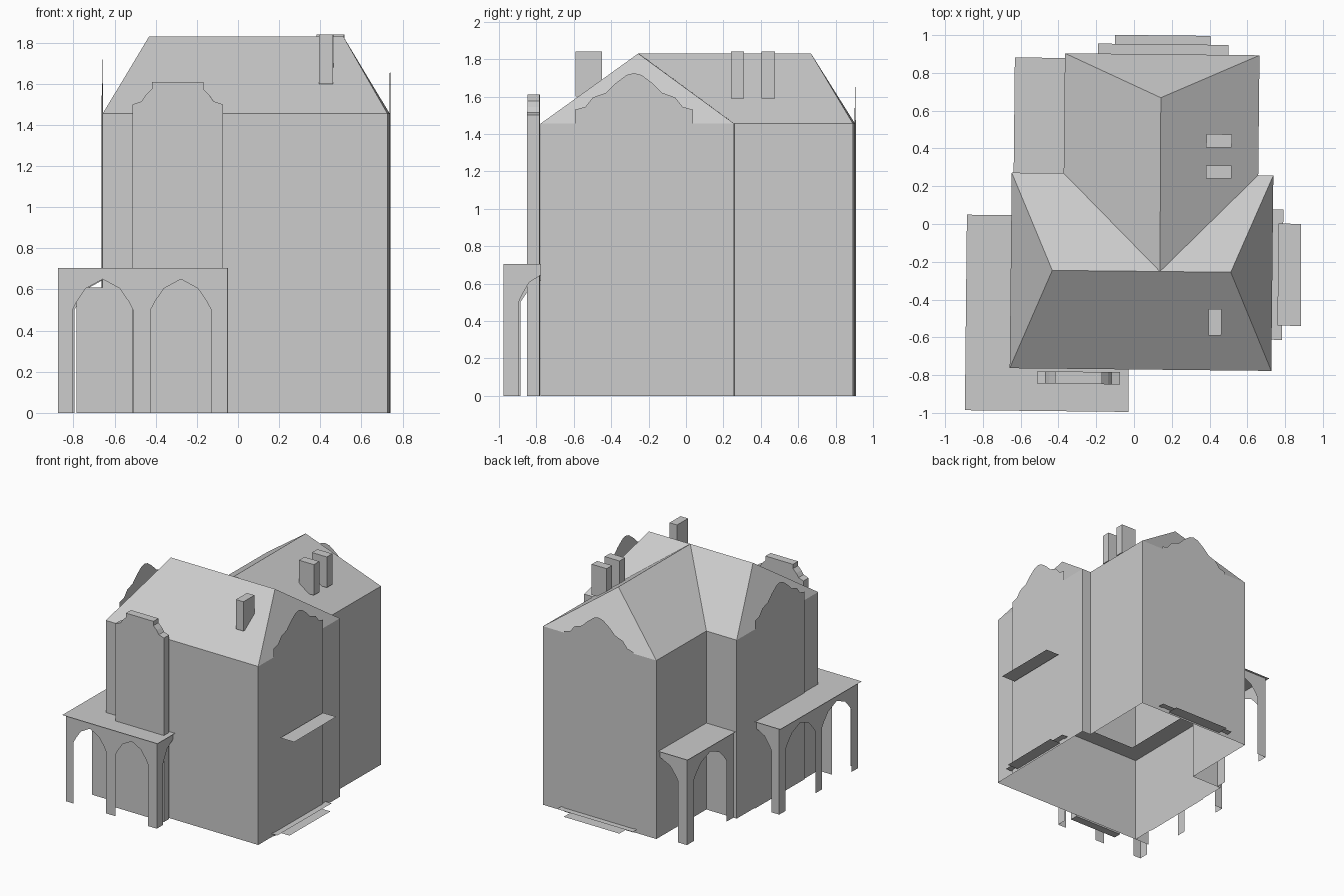
import bpy
from mathutils import Matrix
from math import radians

if "Cube" in bpy.data.objects:
    bpy.data.objects.remove(bpy.data.objects["Cube"])

TURN = Matrix.Rotation(radians(-0.6), 4, 'Z')   # whole house sits slightly turned
EAVE, RIDGE, DECK = 1.455, 1.83, 0.705


def make(name, verts, faces):
    me = bpy.data.meshes.new(name)
    me.from_pydata(verts, [], faces)
    me.transform(TURN)
    me.update()
    ob = bpy.data.objects.new(name, me)
    bpy.context.collection.objects.link(ob)
    return ob


def sheet(name, verts):
    return make(name, verts, [list(range(len(verts)))])


def flat(name, pts, z):
    return sheet(name, [(x, y, z) for x, y in pts])


def prism(name, base, offset, caps=True):
    n = len(base)
    top = [tuple(a + b for a, b in zip(p, offset)) for p in base]
    faces = [(i, (i + 1) % n, (i + 1) % n + n, i + n) for i in range(n)]
    if caps:
        faces += [tuple(reversed(range(n))), tuple(range(n, 2 * n))]
    return make(name, base + top, faces)


def box(name, x0, x1, y0, y1, z0, z1):
    return prism(name, [(x0, y0, z0), (x1, y0, z0), (x1, y1, z0), (x0, y1, z0)], (0, 0, z1 - z0))


def arcade(name, p, q, openings, half=False):
    """Upright sheet from p to q with arched openings given as distances from p."""
    length = ((q[0] - p[0]) ** 2 + (q[1] - p[1]) ** 2) ** 0.5
    arch = [(0, 0), (0, .5), (.07, .54), (.22, .605), (.5, .65),
            (.78, .605), (.93, .54), (1, .5), (1, 0)]
    pts = [(0, DECK), (0, 0)]
    for a, b in openings:
        if half:
            pts += [(a + f * 2 * (length - a), z) for f, z in arch[:5]]
        else:
            pts += [(a + f * (b - a), z) for f, z in arch]
    pts += [(length, DECK)] if half else [(length, 0), (length, DECK)]
    sheet(name, [(p[0] + (q[0] - p[0]) * s / length,
                  p[1] + (q[1] - p[1]) * s / length, z) for s, z in pts])


# Walls: T-shaped footprint, open underneath
L, R, F, B = -0.65, 0.735, -0.77, 0.265
WL, WR, WB = -0.375, 0.655, 0.9
foot = [(L, F), (R, F), (R, B), (WR, B), (WR, WB), (WL, WB), (WL, B), (L, B)]
prism("walls", [(x, y, 0) for x, y in foot], (0, 0, EAVE), caps=False)

# Hipped roof with rear wing
verts = [(x, y, EAVE) for x, y in foot]
verts += [(-0.43, -0.25, RIDGE), (0.515, -0.25, RIDGE), (0.14, -0.25, RIDGE), (0.135, 0.67, RIDGE)]
make("roof", verts, [(0, 1, 9, 10, 8), (1, 2, 9), (2, 3, 10, 9), (3, 4, 11, 10),
                     (4, 5, 11), (5, 6, 10, 11), (6, 7, 8, 10), (7, 0, 8)])

# Curved gable facades as full-height sheets
half_gable = [(.315, 0), (.315, 1.53), (.26, 1.545), (.22, 1.595), (.15, 1.62),
              (.10, 1.67), (.04, 1.715), (0, 1.725)]
gable = half_gable + [(-s, z) for s, z in reversed(half_gable[:-1])]
for name, x in (("left_gable", -0.657), ("right_gable", 0.742)):
    sheet(name, [(x, -0.27 + s, z) for s, z in gable])
sheet("rear_gable", [(0.145 + s, 0.906, z - .06 if z else 0) for s, z in gable])

# Front bay with shaped parapet
half_bay = [(.22, 0), (.22, 1.5), (.175, 1.515), (.155, 1.545), (.125, 1.575), (.125, 1.61)]
bay = half_bay + [(-s, z) for s, z in reversed(half_bay)]
prism("front_bay", [(-0.285 + s, -0.85, z) for s, z in bay], (0, 0.065, 0))

# Chimneys
box("front_chimney", .4, .468, -.585, -.445, 1.6, 1.84)
for i, y in enumerate((.245, .41)):
    box(f"wing_chimney_{i + 1}", .378, .513, y, y + .07, 1.59, 1.84)

# Corner porch wrapping front and left side
flat("porch_deck", [(-.885, -.995), (-.02, -.995), (-.02, -.63), (-.5, -.63),
                    (-.5, .04), (-.885, .04)], DECK)
PL, PR, PF, PB = -0.865, -0.04, -0.975, 0.025
arcade("porch_front", (PL, PF), (PR, PF), [(.07, .365), (.45, .745)])
arcade("porch_left", (PL, PF), (PL, PB), [(.08, .46), (.54, .92)])
arcade("porch_right_end", (PR, PF), (PR, F), [(.08, 0)], half=True)
arcade("porch_rear_end", (PL, PB), (L, PB), [(.07, 0)], half=True)
sheet("porch_wing_wall", [(-.777, F, 0), (L, F, 0), (L, F, .61), (-.777, F, .61)])

# Small rear side porch
flat("rear_porch_deck", [(-.64, B), (WL, B), (WL, .875), (-.64, .875)], DECK)
arcade("rear_porch_left", (-.62, .855), (-.62, B), [(.09, .5)])
arcade("rear_porch_end", (-.62, .855), (WL, .855), [(.08, 0)], half=True)

# Balcony slab and entrance steps
flat("balcony_slab", [(.765, -.53), (.89, -.53), (.885, .01), (.765, .01)], .79)
flat("right_step_upper", [(R, -.605), (.79, -.605), (.79, .085), (R, .085)], .03)
flat("right_step_lower", [(R, -.52), (.84, -.52), (.84, 0), (R, 0)], .01)
flat("rear_step_upper", [(-.2, WB), (.49, WB), (.49, .953), (-.2, .953)], .03)
flat("rear_step_lower", [(-.11, WB), (.395, WB), (.395, 1), (-.11, 1)], .01)
